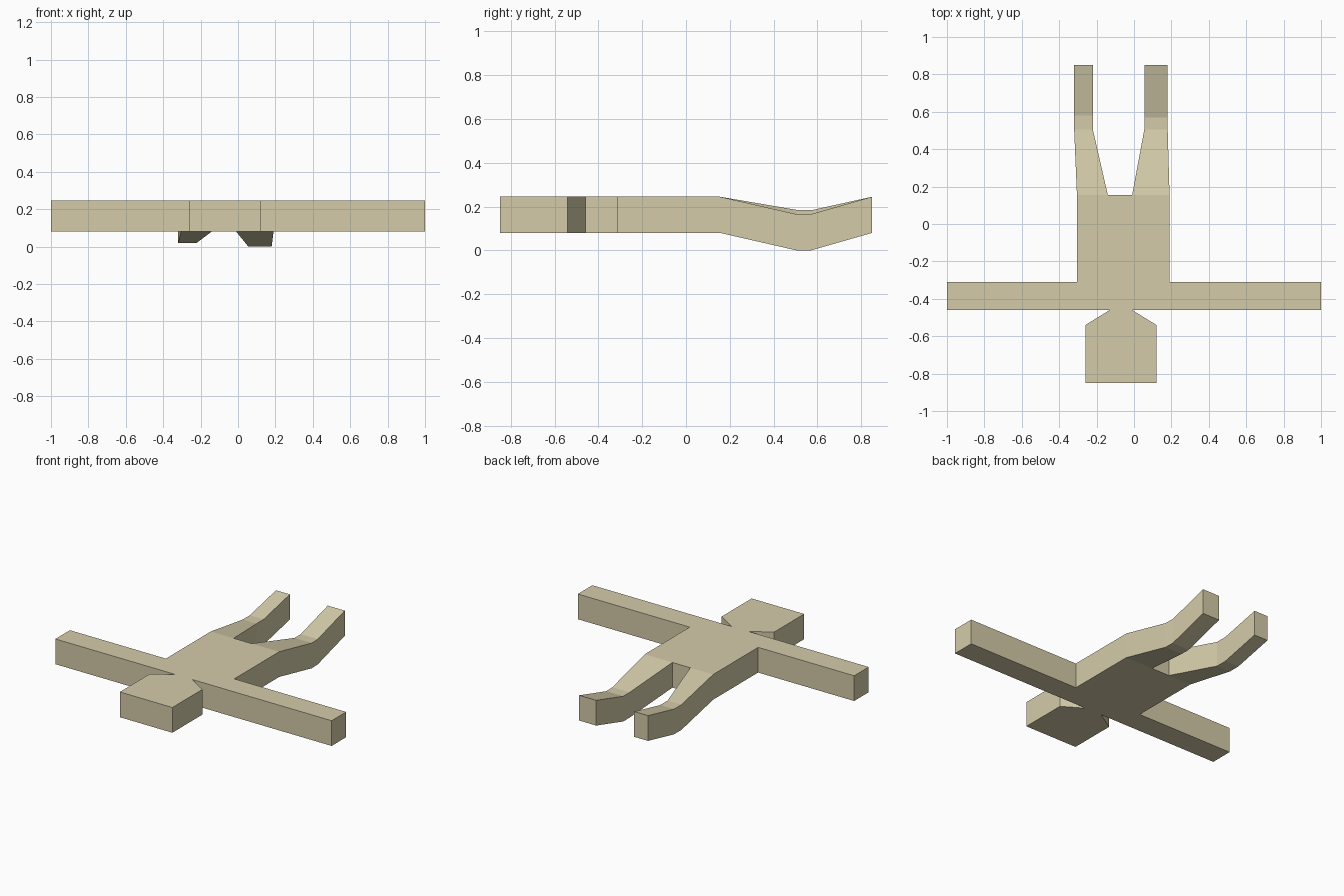
import bpy
import bmesh

cube = bpy.data.objects.get("Cube")
if cube:
    bpy.data.objects.remove(cube, do_unlink=True)

SAND = (0.66, 0.60, 0.40, 1.0)
mat = bpy.data.materials.new("sand")
mat.use_nodes = True
mat.diffuse_color = SAND
mat.node_tree.nodes["Principled BSDF"].inputs["Base Color"].default_value = SAND

BOTTOM, THICK = 0.08, 0.165


def loft(name, sections, front_cap=False, back_cap=False):
    """Join rectangular sections (y, x_min, x_max, z_bottom) running front to back."""
    bm = bmesh.new()
    rings = []
    for y, x0, x1, z in sections:
        corners = [(x0, z), (x1, z), (x1, z + THICK), (x0, z + THICK)]
        rings.append([bm.verts.new((x, y, h)) for x, h in corners])
    for a, b in zip(rings, rings[1:]):
        for i in range(4):
            j = (i + 1) % 4
            bm.faces.new((a[j], a[i], b[i], b[j]))
    if front_cap:
        bm.faces.new(rings[0])
    if back_cap:
        bm.faces.new(rings[-1][::-1])
    mesh = bpy.data.meshes.new(name)
    bm.to_mesh(mesh)
    bm.free()
    mesh.materials.append(mat)
    obj = bpy.data.objects.new(name, mesh)
    bpy.context.collection.objects.link(obj)
    return obj


# Head tapering into a narrow neck
loft("head", [(-0.85, -0.26, 0.12, BOTTOM),
              (-0.54, -0.26, 0.12, BOTTOM),
              (-0.46, -0.13, -0.01, BOTTOM)], front_cap=True)

# Outstretched arms form one straight bar through the shoulders
loft("arms", [(-0.46, -1, 1, BOTTOM), (-0.31, -1, 1, BOTTOM)],
     front_cap=True, back_cap=True)

# Torso
loft("torso", [(-0.31, -0.305, 0.19, BOTTOM), (0.155, -0.305, 0.19, BOTTOM)],
     back_cap=True)

# Legs dip to the knee, then rise to the feet
loft("right_leg", [(0.155, -0.305, -0.14, BOTTOM),
                   (0.505, -0.32, -0.22, 0.02),
                   (0.58, -0.32, -0.22, 0.02),
                   (0.85, -0.32, -0.22, BOTTOM)], back_cap=True)
loft("left_leg", [(0.155, -0.01, 0.19, BOTTOM),
                  (0.505, 0.055, 0.18, 0),
                  (0.57, 0.055, 0.178, 0),
                  (0.85, 0.055, 0.178, BOTTOM)], back_cap=True)
